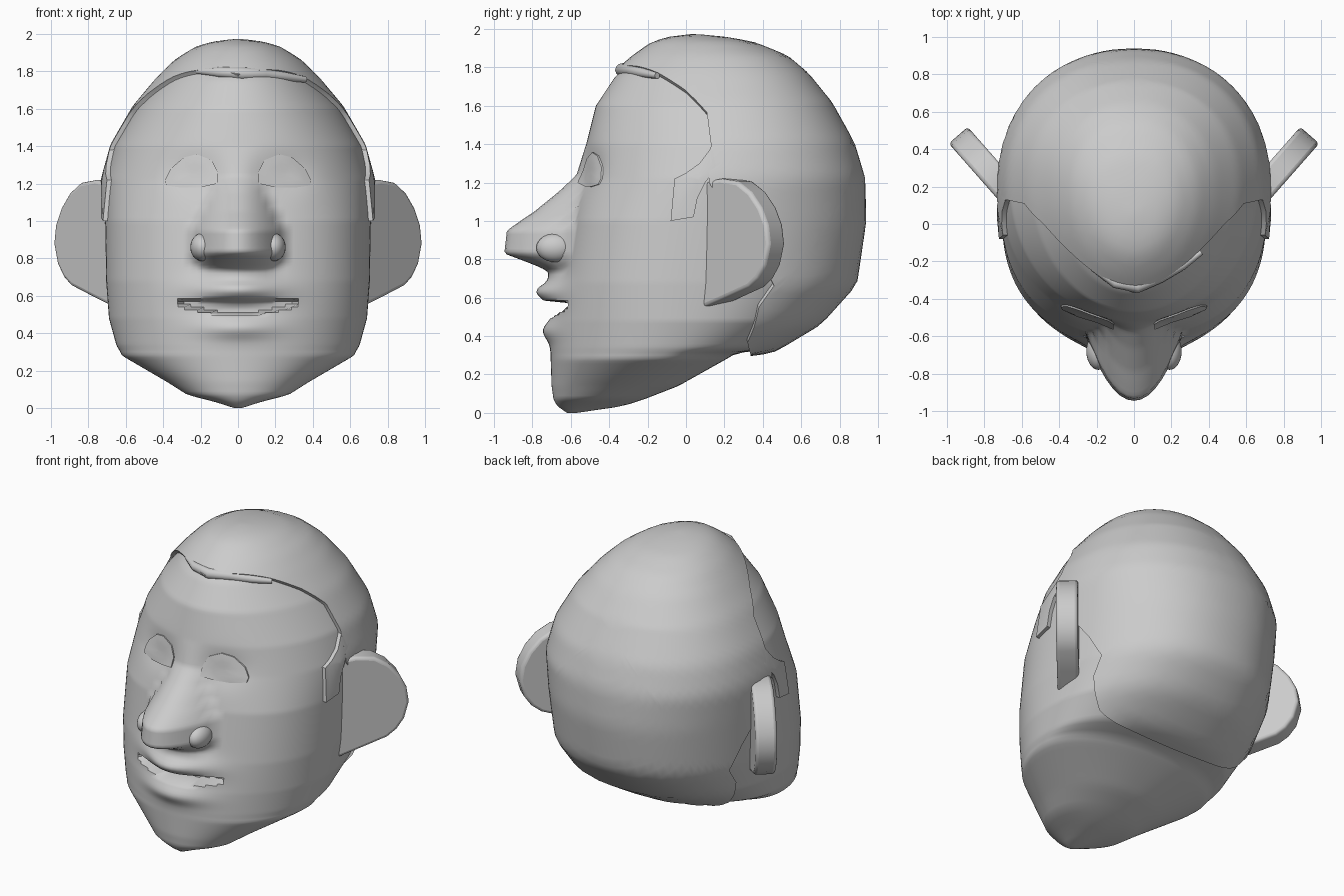
import bpy, bmesh, math
from mathutils import Vector
from mathutils.bvhtree import BVHTree

if "Cube" in bpy.data.objects:
    bpy.data.objects.remove(bpy.data.objects["Cube"])


def make(name, verts, faces, angle=40):
    me = bpy.data.meshes.new(name)
    me.from_pydata([tuple(v) for v in verts], [], faces)
    bm = bmesh.new()
    bm.from_mesh(me)
    bmesh.ops.recalc_face_normals(bm, faces=bm.faces)
    bm.to_mesh(me)
    bm.free()
    ob = bpy.data.objects.new(name, me)
    bpy.context.collection.objects.link(ob)
    bpy.ops.object.select_all(action='DESELECT')
    ob.select_set(True)
    bpy.context.view_layer.objects.active = ob
    bpy.ops.object.shade_smooth_by_angle(angle=math.radians(angle))
    return ob


def loft(rings, caps=True):
    n = len(rings[0])
    verts = [v for r in rings for v in r]
    faces = [(k*n+i, k*n+(i+1) % n, (k+1)*n+(i+1) % n, (k+1)*n+i)
             for k in range(len(rings)-1) for i in range(n)]
    if caps:
        faces += [tuple(range(n)), tuple(range(len(verts)-n, len(verts)))]
    return verts, faces


def table(rows, z):
    if z <= rows[0][0]:
        return rows[0][1:]
    for a, b in zip(rows, rows[1:]):
        if z <= b[0]:
            t = (z-a[0])/(b[0]-a[0])
            return [p+(q-p)*t for p, q in zip(a[1:], b[1:])]
    return rows[-1][1:]


def bell(v, c, w):
    return math.exp(-((v-c)/w)**2)


# head sections: z, front y, back y, half width, y of widest point, squareness
HEAD = [(0, -.62, -.57, .02, -.6, 2), (.035, -.67, -.33, .13, -.52, 2),
        (.07, -.69, -.22, .27, -.45, 2), (.14, -.70, -.04, .38, -.35, 2),
        (.28, -.705, .21, .62, -.15, 2), (.31, -.705, .26, .635, -.12, 2),
        (.335, -.705, .45, .65, -.1, 2), (.48, -.69, .69, .69, -.02, 2.1),
        (.68, -.65, .87, .705, .03, 2.3), (1.0, -.60, .915, .71, .1, 2.35),
        (1.22, -.55, .91, .71, .18, 2.1), (1.4, -.52, .855, .66, .2, 2.05),
        (1.6, -.47, .745, .545, .2, 2), (1.75, -.37, .625, .42, .2, 2),
        (1.84, -.27, .52, .33, .17, 2), (1.91, -.17, .35, .22, .12, 2),
        (1.945, -.06, .15, .1, .05, 2), (1.95, .03, .06, .02, .045, 2)]
# nose: z, projection, half width
NOSE = [(.68, 0, .2), (.74, .07, .2), (.77, .15, .23), (.83, .32, .26),
        (.95, .325, .25), (1.05, .2, .2), (1.15, .1, .15),
        (1.24, .025, .12), (1.4, 0, .12)]


def sculpt(x, z):
    """Forward displacement of the face at (x, z)."""
    p, w = table(NOSE, z)
    d = p*max(0, 1-(x/w)**2)
    d += .12*bell(z, .635, .07)*bell(x, 0, .2)
    d += .05*bell(z, .43, .06)*bell(x, 0, .2)
    d -= .03*bell(abs(x), .24, .13)*bell(z, 1.25, .1)
    t = x/.33
    if abs(t) < 1 and .5+.06*t*t < z < .578-.01*t*t:
        d -= .13*(1-.6*t*t)
    return d


# head skin
rings = []
N = 120
for k in range(131):
    z = 1.95*k/130
    yf, yb, w, yc, n = table(HEAD, z)
    ring = []
    for i in range(N):
        a = 2*math.pi*i/N
        s, c = math.sin(a), math.cos(a)
        e = n if c > 0 else 2.2
        r = (abs(s)**e+abs(c)**e)**(-1/e)
        x = w*s*r
        y = yc+(yf-yc)*c*r if c > 0 else yc-(yb-yc)*c*r
        if c > 0:
            y -= sculpt(x, z)*min(1, c*3)
        ring.append((x, y, z))
    rings.append(ring)
skin_v, skin_f = loft(rings)
make("head", skin_v, skin_f, 60)
bvh = BVHTree.FromPolygons(skin_v, skin_f)

# hair shell: rings spread from the crown to the hairline, lying on the skull
LINE = [(0, .33, .34), (.3, .33, .35), (.5, .31, .43), (.61, .37, .58), (.65, .46, .66),
        (.69, .38, .82), (.71, .25, 1.0), (.72, .12, 1.2), (.68, .13, 1.4),
        (.58, .11, 1.56), (.47, 0, 1.67), (.34, -.14, 1.76), (.17, -.28, 1.8),
        (0, -.36, 1.77)]
LINE += [(-x, y, z) for x, y, z in LINE[-2:0:-1]]
C = Vector((0, .2, 1.1))
pole = Vector((0, .8, .6))
edge = []
for a, b in zip(LINE, LINE[1:]+LINE[:1]):
    edge += [(Vector(a).lerp(Vector(b), j/4)-C).normalized() for j in range(4)]


def on_skull(d, off):
    return bvh.ray_cast(C, d)[0]+d*off


rings = [[on_skull(pole.slerp(d, t/26), .024) for d in edge] for t in range(1, 27)]
rings.append([on_skull(d, -.02) for d in edge])
v, f = loft(rings)
make("hair", v, f, 45)


def patch(name, outline, cast, off, bulge=0):
    """Raised patch with the given outline, draped on the head."""
    cu = sum(p[0] for p in outline)/len(outline)
    cv = sum(p[1] for p in outline)/len(outline)
    rings = []
    for t, o in ((1, -.02), (1, off), (.75, off), (.5, off), (.25, off), (.03, off)):
        ring = []
        for p in outline:
            org, d = cast(cu+(p[0]-cu)*t, cv+(p[1]-cv)*t)
            hit = bvh.ray_cast(org, d)[0]
            ring.append(hit-d*(o+bulge*(1-t*t)))
        rings.append(ring)
    make(name, *loft(rings), 45)


EYE = [(.11, 1.2), (.108, 1.26), (.14, 1.325), (.22, 1.357), (.29, 1.34),
       (.36, 1.28), (.39, 1.22), (.385, 1.19), (.3, 1.178), (.2, 1.18)]
BURN = [(-.08, 1.0), (.04, 1.02), (.06, 1.12), (.1, 1.2), (.18, 1.3), (.16, 1.42),
        (.13, 1.38), (.07, 1.3), (0, 1.25), (-.06, 1.22)]
EAR = [(-.16, 1.18), (-.02, 1.205), (.1, 1.22), (.22, 1.205), (.31, 1.15), (.38, 1.07),
       (.425, .98), (.44, .88), (.41, .77), (.36, .7), (.3, .655), (.14, .6), (-.16, .5)]

for s, side in ((-1, "left"), (1, "right")):
    patch("eye_"+side, EYE,
          lambda u, w: (Vector((s*u, -2, w)), Vector((0, 1, 0))), .008, .015)
    patch("sideburn_"+side, BURN,
          lambda u, w: (Vector((s*2, u, w)), Vector((-s, 0, 0))), .025)

    # ear: thick slab flaring out and back
    rings = []
    for t in (0, .135):
        rings.append([(s*(.70+u*.66-t*.75), .1+u*.75+t*.66, z) for u, z in EAR])
    ear = make("ear_"+side, *loft(rings), 40)
    bev = ear.modifiers.new("soft_rim", 'BEVEL')
    bev.width = .02
    bev.segments = 3
    bev.limit_method = 'ANGLE'
    bev.angle_limit = math.radians(50)

    # nostril wing
    bpy.ops.mesh.primitive_uv_sphere_add(segments=24, ring_count=14, radius=1,
                                         location=(s*.19, -.68, .86))
    wing = bpy.context.object
    wing.name = "nostril_"+side
    wing.scale = (.065, .1, .075)
    bpy.ops.object.shade_smooth()

# swept lock along the front hairline
PATH = [(-.22, -.24, 1.80, .012), (-.1, -.315, 1.795, .028), (.02, -.335, 1.787, .034),
        (.14, -.285, 1.785, .03), (.26, -.22, 1.77, .025), (.36, -.15, 1.757, .016)]
rings = []
for k, (x, y, z, r) in enumerate(PATH):
    a, b = Vector(PATH[max(k-1, 0)][:3]), Vector(PATH[min(k+1, 5)][:3])
    out = (b-a).cross(Vector((0, 0, 1))).normalized()
    rings.append([Vector((x, y, z))+out*r*math.cos(t*math.pi/6)
                  + Vector((0, 0, r*math.sin(t*math.pi/6))) for t in range(12)])
make("front_lock", *loft(rings), 50)
